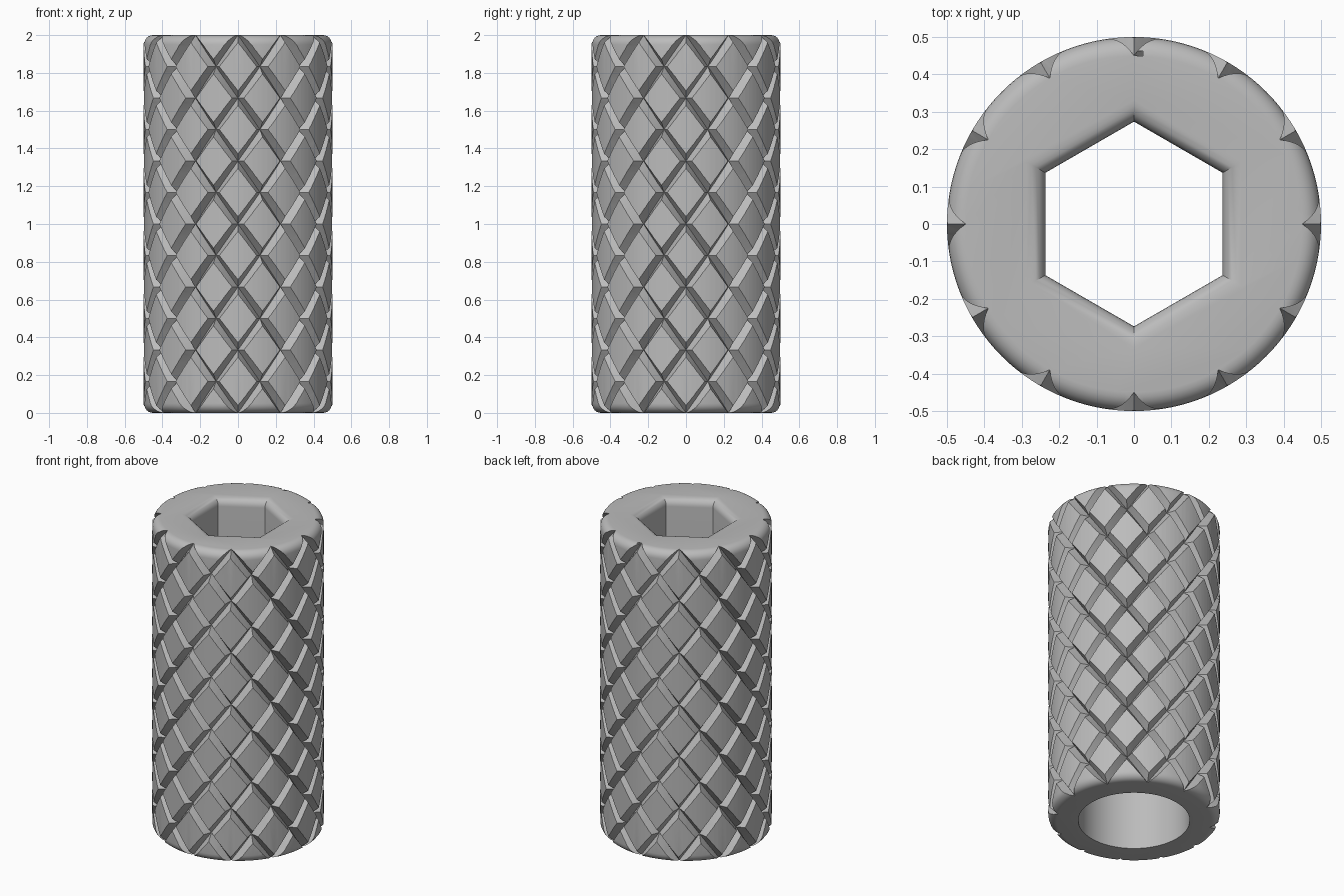
import bpy, bmesh, math
from math import sin, cos, pi, radians

cube = bpy.data.objects.get("Cube")
if cube:
    bpy.data.objects.remove(cube)

RADIUS, HEIGHT, FILLET = 0.5, 2.0, 0.05
GROOVE_DEPTH, GROOVE_HALF = 0.05, 0.03
STARTS = 12                       # helical grooves in each direction

steel = bpy.data.materials.new("grey steel")
steel.use_nodes = True
colour = (0.5, 0.5, 0.5, 1)
steel.diffuse_color = colour
steel.node_tree.nodes["Principled BSDF"].inputs["Base Color"].default_value = colour


def finish(bm, name):
    bmesh.ops.recalc_face_normals(bm, faces=bm.faces)
    mesh = bpy.data.meshes.new(name)
    bm.to_mesh(mesh)
    bm.free()
    mesh.materials.append(steel)
    obj = bpy.data.objects.new(name, mesh)
    bpy.context.collection.objects.link(obj)
    return obj


def loft(name, rings, sides):
    """Closed solid from (radius, z) rings, one corner on the y axis."""
    bm = bmesh.new()
    loops = [[bm.verts.new((r * sin(2 * pi * i / sides), r * cos(2 * pi * i / sides), z))
              for i in range(sides)] for r, z in rings]
    for low, high in zip(loops, loops[1:]):
        for i in range(sides):
            k = (i + 1) % sides
            bm.faces.new((low[i], low[k], high[k], high[i]))
    bm.faces.new(loops[0])
    bm.faces.new(loops[-1])
    return finish(bm, name)


def knurl_solid():
    """Lattice of raised diamonds separated by crossing V grooves."""
    bm = bmesh.new()
    half_angle, half_z = pi / STARTS, 1 / 6
    rim = GROOVE_HALF / (2 * half_angle * RADIUS)
    edge = 1.6 * rim              # walls overshoot the finished radius
    levels = [0, edge, 0.34, 0.5, 0.66, 1 - edge, 1]
    count = len(levels)
    for n in range(2 * STARTS):
        for m in range(-1, 14):
            if (n + m) % 2 == 0:
                continue
            grid = []
            for s in levels:
                row = []
                for t in levels:
                    inset = min(s, 1 - s, t, 1 - t)
                    r = RADIUS - GROOVE_DEPTH * (1 - inset / rim)
                    a = half_angle * (n + s + t - 1)
                    row.append(bm.verts.new((r * sin(a), -r * cos(a), half_z * (m + s - t))))
                grid.append(row)
            for i in range(count - 1):
                for j in range(count - 1):
                    a, b = grid[i][j], grid[i + 1][j]
                    c, d = grid[i + 1][j + 1], grid[i][j + 1]
                    if (i < count // 2) == (j < count // 2):
                        tris = (a, b, c), (a, c, d)
                    else:
                        tris = (a, b, d), (b, c, d)
                    for tri in tris:
                        bm.faces.new(tri)
    bmesh.ops.remove_doubles(bm, verts=bm.verts, dist=1e-4)
    # trim the zigzag ends and cap them
    for z, side in ((-0.07, -1), (HEIGHT + 0.07, 1)):
        bmesh.ops.bisect_plane(bm, geom=bm.verts[:] + bm.edges[:] + bm.faces[:],
                               plane_co=(0, 0, z), plane_no=(0, 0, side),
                               clear_outer=True, dist=1e-5)
    bmesh.ops.holes_fill(bm, edges=[e for e in bm.edges if e.is_boundary], sides=0)
    bmesh.ops.triangulate(bm, faces=[f for f in bm.faces if len(f.verts) > 3])
    return finish(bm, "knurl_cutter")


# Rounded blank
arc = [radians(15 * i) for i in range(7)]
bottom = [(RADIUS - FILLET * (1 - sin(a)), FILLET * (1 - cos(a))) for a in arc]
top = [(r, HEIGHT - z) for r, z in reversed(bottom)]
sleeve = loft("knurled_sleeve", bottom + top, 120)

# Hexagonal socket with a rounded mouth, and the round bore below it
apothem, scale = 0.237, 1 / cos(pi / 6)
mouth = [((apothem + FILLET * (1 - cos(a))) * scale, HEIGHT - FILLET * (1 - sin(a))) for a in arc]
socket = loft("socket_cutter", [(apothem * scale, 0.5)] + mouth + [(mouth[-1][0], 2.1)], 6)
bore = loft("bore_cutter", [(0.325, -0.1), (0.325, 1.0)], 96)

for cutter, operation in ((knurl_solid(), 'INTERSECT'), (socket, 'DIFFERENCE'), (bore, 'DIFFERENCE')):
    cutter.hide_render = True
    mod = sleeve.modifiers.new(cutter.name, 'BOOLEAN')
    mod.operation, mod.object, mod.solver = operation, cutter, 'EXACT'
    bpy.context.view_layer.objects.active = sleeve
    bpy.ops.object.modifier_apply(modifier=mod.name)
    bpy.data.objects.remove(cutter)

# Smooth shading with sharp groove edges
bpy.ops.object.select_all(action='DESELECT')
sleeve.select_set(True)
bpy.context.view_layer.objects.active = sleeve
bpy.ops.object.shade_smooth_by_angle(angle=radians(30))
